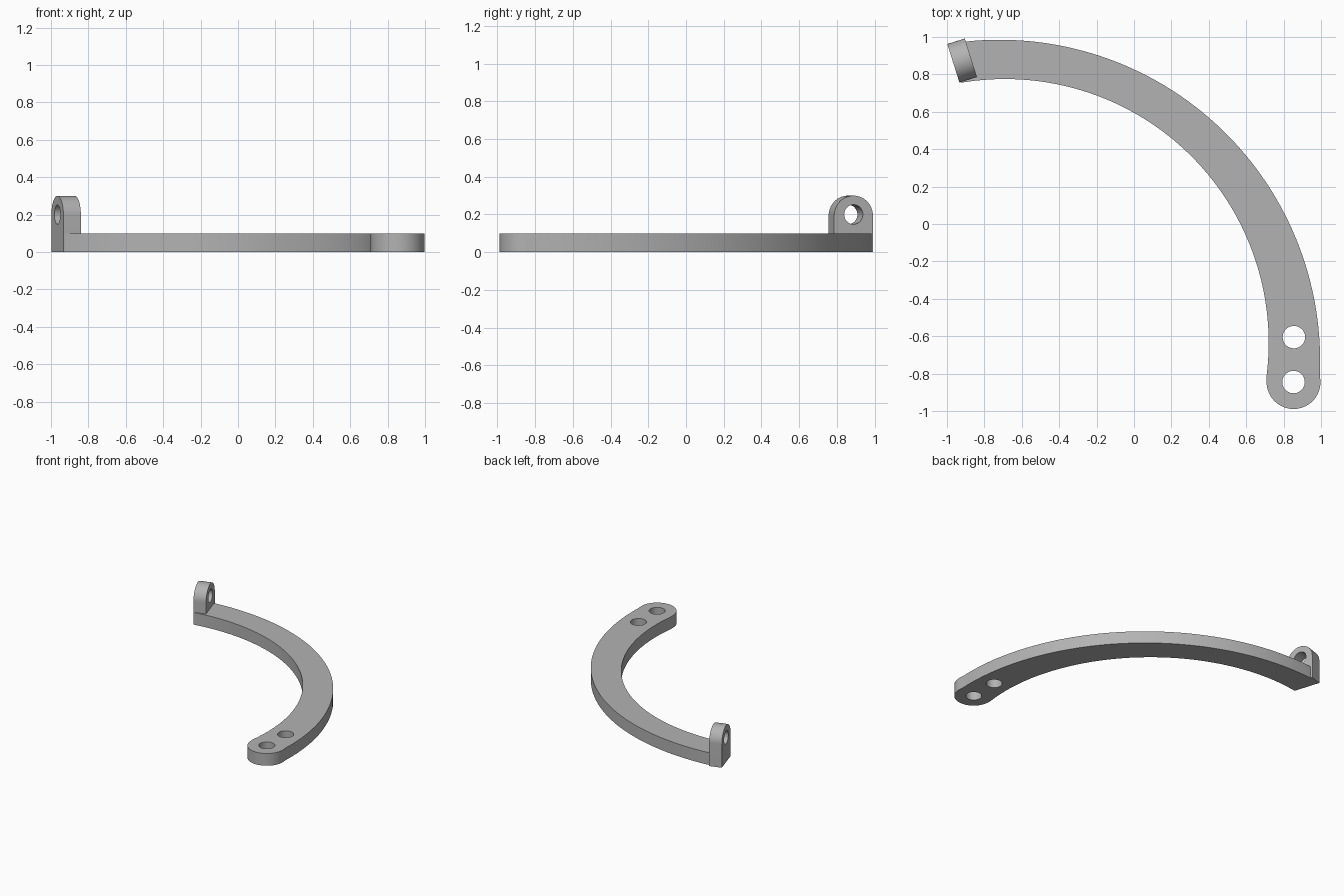
import bpy, bmesh
from math import sin, cos, atan2, radians, pi
from mathutils import Matrix, Vector

if "Cube" in bpy.data.objects:
    bpy.data.objects.remove(bpy.data.objects["Cube"], do_unlink=True)

grey = bpy.data.materials.new("plain_grey")
grey.use_nodes = True
colour = (0.45, 0.45, 0.45, 1)
grey.diffuse_color = colour
grey.node_tree.nodes["Principled BSDF"].inputs["Base Color"].default_value = colour


def arc(cx, cy, r, start, end, steps):
    """Points along an arc, angles in radians."""
    return [(cx + r * cos(start + (end - start) * i / steps),
             cy + r * sin(start + (end - start) * i / steps)) for i in range(steps + 1)]


def circle(cx, cy, r):
    return arc(cx, cy, r, 0, 2 * pi, 48)[:-1]


def plate(name, outline, holes, thickness, matrix=Matrix()):
    """Extrude a flat outline with round holes along its local z."""
    bm = bmesh.new()
    edges = []
    for loop in [outline] + holes:
        verts = [bm.verts.new((x, y, 0)) for x, y in loop]
        edges += [bm.edges.new((v, verts[i - 1])) for i, v in enumerate(verts)]
    bmesh.ops.triangle_fill(bm, use_beauty=True, use_dissolve=False, edges=edges,
                            normal=(0, 0, 1))
    result = bmesh.ops.extrude_face_region(bm, geom=bm.faces[:])
    top = [g for g in result["geom"] if isinstance(g, bmesh.types.BMVert)]
    bmesh.ops.translate(bm, verts=top, vec=(0, 0, thickness))
    bmesh.ops.recalc_face_normals(bm, faces=bm.faces[:])
    bm.transform(matrix)
    mesh = bpy.data.meshes.new(name)
    bm.to_mesh(mesh)
    bm.free()
    mesh.materials.append(grey)
    obj = bpy.data.objects.new(name, mesh)
    bpy.context.collection.objects.link(obj)
    bpy.ops.object.select_all(action="DESELECT")
    obj.select_set(True)
    bpy.context.view_layer.objects.active = obj
    bpy.ops.object.shade_smooth_by_angle(angle=radians(30))
    return obj


# Curved arm: outer arc, square end under the lug, inner arc, rounded end
outer_c, inner_c, cap_c = (-0.72, -0.73), (-0.69, -0.635), (0.853, -0.845)


def angle_to(centre, x, y):
    return atan2(y - centre[1], x - centre[0])


outline = arc(*outer_c, 1.715, angle_to(outer_c, 0.99, -0.8), angle_to(outer_c, -0.985, 0.965), 72)
outline += arc(*inner_c, 1.41, angle_to(inner_c, -0.925, 0.755), angle_to(inner_c, 0.705, -0.82), 72)
outline += arc(*cap_c, 0.144, pi, 2 * pi, 32)
plate("curved_arm", outline, [circle(0.855, -0.605, 0.06), circle(*cap_c, 0.06)], 0.1)

# Upright lug with a rounded top and a cross hole, turned to follow the arm
half = 0.108
profile = [(-half, 0), (half, 0)] + arc(0, 0.192, half, 0, pi, 32)
turn = radians(17.5)
along = Vector((cos(turn), sin(turn), 0))
across = Vector((-sin(turn), cos(turn), 0))
place = Matrix((across, (0, 0, 1), along)).transposed().to_4x4()
place.translation = Vector((-0.919, 0.874, 0)) - along * 0.049
plate("end_lug", profile, [circle(0, 0.2, 0.052)], 0.098, place)
